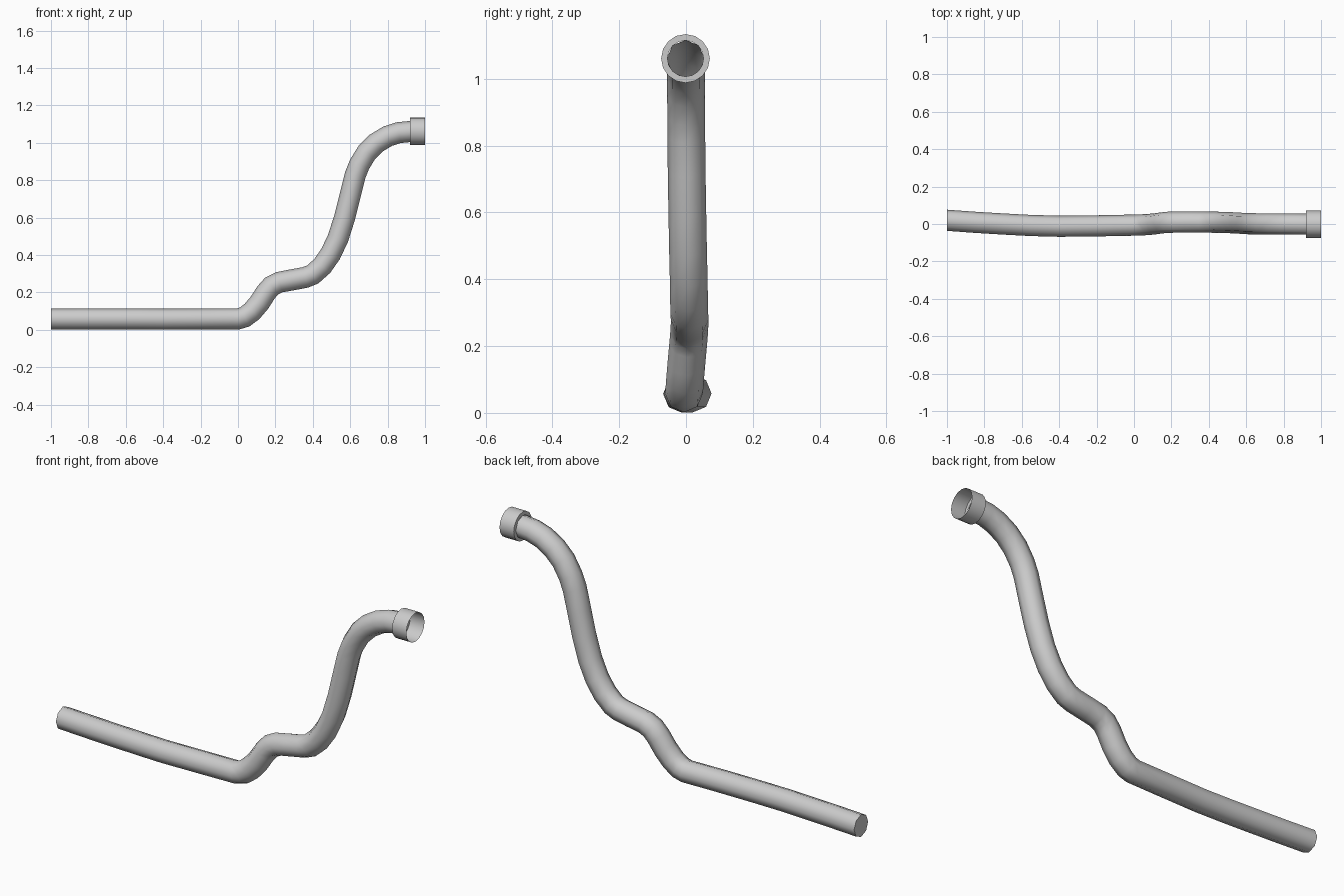
import bpy, bmesh, math
from mathutils import Vector

if "Cube" in bpy.data.objects:
    bpy.data.objects.remove(bpy.data.objects["Cube"])

R = 0.0565


def finish(name, bm, angle):
    bmesh.ops.recalc_face_normals(bm, faces=bm.faces)
    mesh = bpy.data.meshes.new(name)
    bm.to_mesh(mesh)
    bm.free()
    ob = bpy.data.objects.new(name, mesh)
    bpy.context.collection.objects.link(ob)
    bpy.ops.object.select_all(action='DESELECT')
    ob.select_set(True)
    bpy.context.view_layer.objects.active = ob
    bpy.ops.object.shade_smooth_by_angle(angle=math.radians(angle))
    return ob


def sweep(bm, stations, sides):
    """Skin rings given as (centre, tangent, radius)."""
    rings = []
    for c, t, r in stations:
        side = (Vector((0, 1, 0)) - t * t.y).normalized()
        up = t.cross(side)
        rings.append([bm.verts.new(c + r * (math.cos(a) * side + math.sin(a) * up))
                      for a in (2 * math.pi * i / sides for i in range(sides))])
    for a, b in zip(rings, rings[1:]):
        for i in range(sides):
            j = (i + 1) % sides
            bm.faces.new((a[i], a[j], b[j], b[i]))
    return rings


# Pipe: bent centre line, closed at the far left, open at the collar
path = [Vector(p) for p in (
    (-1, .02, .058), (-.85, .009, .058), (-.7, 0, .058), (-.55, -.008, .058),
    (-.4, -.012, .057), (-.2, -.010, .058), (0, -.006, .058), (.035, -.005, .068),
    (.075, -.003, .098), (.115, .001, .145), (.15, .006, .2), (.18, .009, .234),
    (.22, .010, .254), (.29, .011, .267), (.36, .011, .28), (.4, .010, .296),
    (.45, .009, .341), (.495, .008, .405), (.535, .006, .49), (.57, .004, .60),
    (.6, .002, .72), (.626, .001, .825), (.65, .001, .885), (.69, 0, .95),
    (.74, 0, .999), (.8, 0, 1.035), (.86, 0, 1.054), (.92, -.001, 1.06))]
last = len(path) - 1
stations = []
for i, p in enumerate(path):
    if i == last or i == 0:
        t = Vector((1, 0, 0))
    else:
        t = ((p - path[i - 1]).normalized() + (path[i + 1] - p).normalized()).normalized()
    stations.append((p, t, R))
bm = bmesh.new()
rings = sweep(bm, stations, 8)
bm.faces.new(rings[0])
finish("pipe", bm, 60)

# Collar: wider open socket with a stepped shoulder
bm = bmesh.new()
X = Vector((1, 0, 0))
sweep(bm, [(Vector((x, -.0015, 1.061)), X, r)
           for x, r in ((.92, .054), (.92, .073), (1, .073))], 16)
finish("collar", bm, 35)
